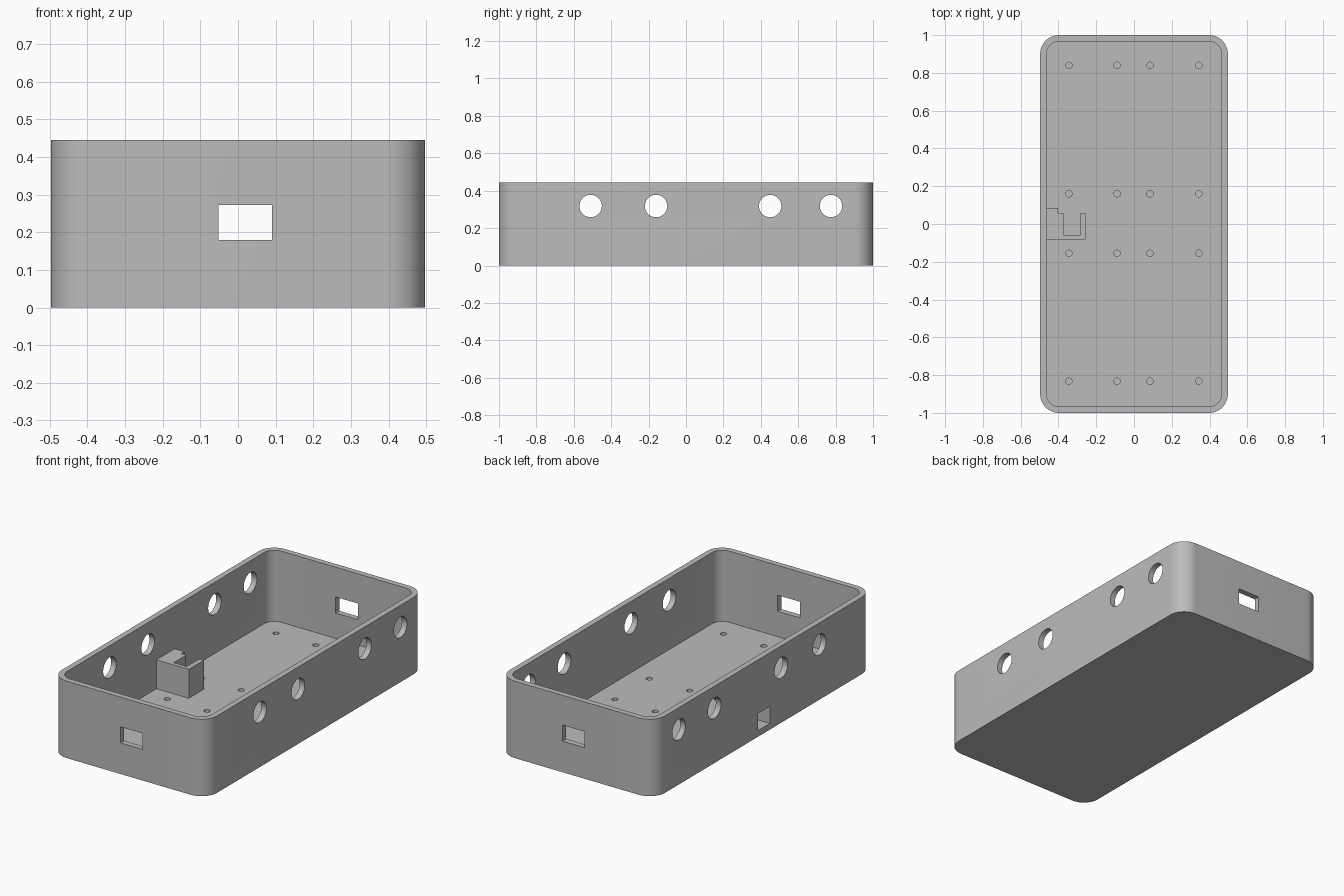
import bpy, bmesh, math

if "Cube" in bpy.data.objects:
    bpy.data.objects.remove(bpy.data.objects["Cube"])

HALF_X, HALF_Y, HEIGHT = 0.497, 1.0, 0.445
WALL, RADIUS = 0.033, 0.1

grey = bpy.data.materials.new("plain grey")
grey.use_nodes = True
grey.diffuse_color = (0.5, 0.5, 0.5, 1)
grey.node_tree.nodes["Principled BSDF"].inputs["Base Color"].default_value = (0.5, 0.5, 0.5, 1)


def prism(name, outline, z0, z1):
    """Extrude a flat outline between two heights."""
    bm = bmesh.new()
    base = bm.faces.new([bm.verts.new((x, y, z0)) for x, y in outline])
    top = bmesh.ops.extrude_face_region(bm, geom=[base])["geom"]
    verts = [v for v in top if isinstance(v, bmesh.types.BMVert)]
    bmesh.ops.translate(bm, verts=verts, vec=(0, 0, z1 - z0))
    bmesh.ops.recalc_face_normals(bm, faces=bm.faces)
    mesh = bpy.data.meshes.new(name)
    bm.to_mesh(mesh)
    bm.free()
    mesh.materials.append(grey)
    obj = bpy.data.objects.new(name, mesh)
    bpy.context.collection.objects.link(obj)
    return obj


def box(name, x0, x1, y0, y1, z0, z1):
    return prism(name, [(x0, y0), (x1, y0), (x1, y1), (x0, y1)], z0, z1)


def rounded(hx, hy, r, steps=12):
    """Rectangle outline with round corners."""
    points = []
    for i, (sx, sy) in enumerate([(1, 1), (-1, 1), (-1, -1), (1, -1)]):
        for k in range(steps + 1):
            a = math.pi / 2 * (i + k / steps)
            points.append((sx * (hx - r) + r * math.cos(a), sy * (hy - r) + r * math.sin(a)))
    return points


def drill(radius, length, location, along_x=False):
    rotation = (0, math.pi / 2, 0) if along_x else (0, 0, 0)
    bpy.ops.mesh.primitive_cylinder_add(vertices=32, radius=radius, depth=length,
                                        location=location, rotation=rotation)
    obj = bpy.context.object
    obj.name = "drill"
    obj.data.materials.append(grey)
    return obj


def cut(obj, cutter):
    cutter.hide_render = True
    mod = obj.modifiers.new("cut", "BOOLEAN")
    mod.operation, mod.solver, mod.object = "DIFFERENCE", "EXACT", cutter
    with bpy.context.temp_override(object=obj, active_object=obj):
        bpy.ops.object.modifier_apply(modifier=mod.name)


# Open tray with round corners
tray = prism("tray", rounded(HALF_X, HALF_Y, RADIUS), 0, HEIGHT)
cutters = [prism("cavity", rounded(HALF_X - WALL, HALF_Y - WALL, RADIUS - WALL), WALL, HEIGHT + 0.1)]

# Round holes through both long walls
for y in (-0.51, -0.16, 0.45, 0.775):
    cutters.append(drill(0.06, 1.4, (0, y, 0.318), along_x=True))

# Rectangular window through both end walls
cutters.append(box("window", -0.052, 0.09, -1.2, 1.2, 0.18, 0.273))

# Blind screw holes in the floor
for x in (-0.345, -0.09, 0.085, 0.343):
    for y in (-0.832, -0.155, 0.16, 0.84):
        cutters.append(drill(0.017, 0.04, (x, y, WALL)))

# Socket slot through the side wall into the holder
slot = box("slot", -0.6, -0.35, -0.056, 0.05, 0.036, 0.135)
cutters.append(slot)
for cutter in cutters:
    cut(tray, cutter)

# Socket holder: U-shaped block against the wall, open to the back
holder = prism("socket_holder", [
    (-0.466, -0.083), (-0.257, -0.083), (-0.257, 0.055), (-0.287, 0.055),
    (-0.287, -0.06), (-0.37, -0.06), (-0.37, 0.055), (-0.403, 0.055),
    (-0.403, 0.086), (-0.466, 0.086)], WALL - 0.003, 0.2)
cut(holder, slot)

for cutter in cutters:
    bpy.data.objects.remove(cutter)

# Smooth round surfaces, keep edges sharp
bpy.ops.object.select_all(action="DESELECT")
for obj in (tray, holder):
    obj.select_set(True)
bpy.context.view_layer.objects.active = tray
bpy.ops.object.shade_smooth_by_angle(angle=math.radians(30))
